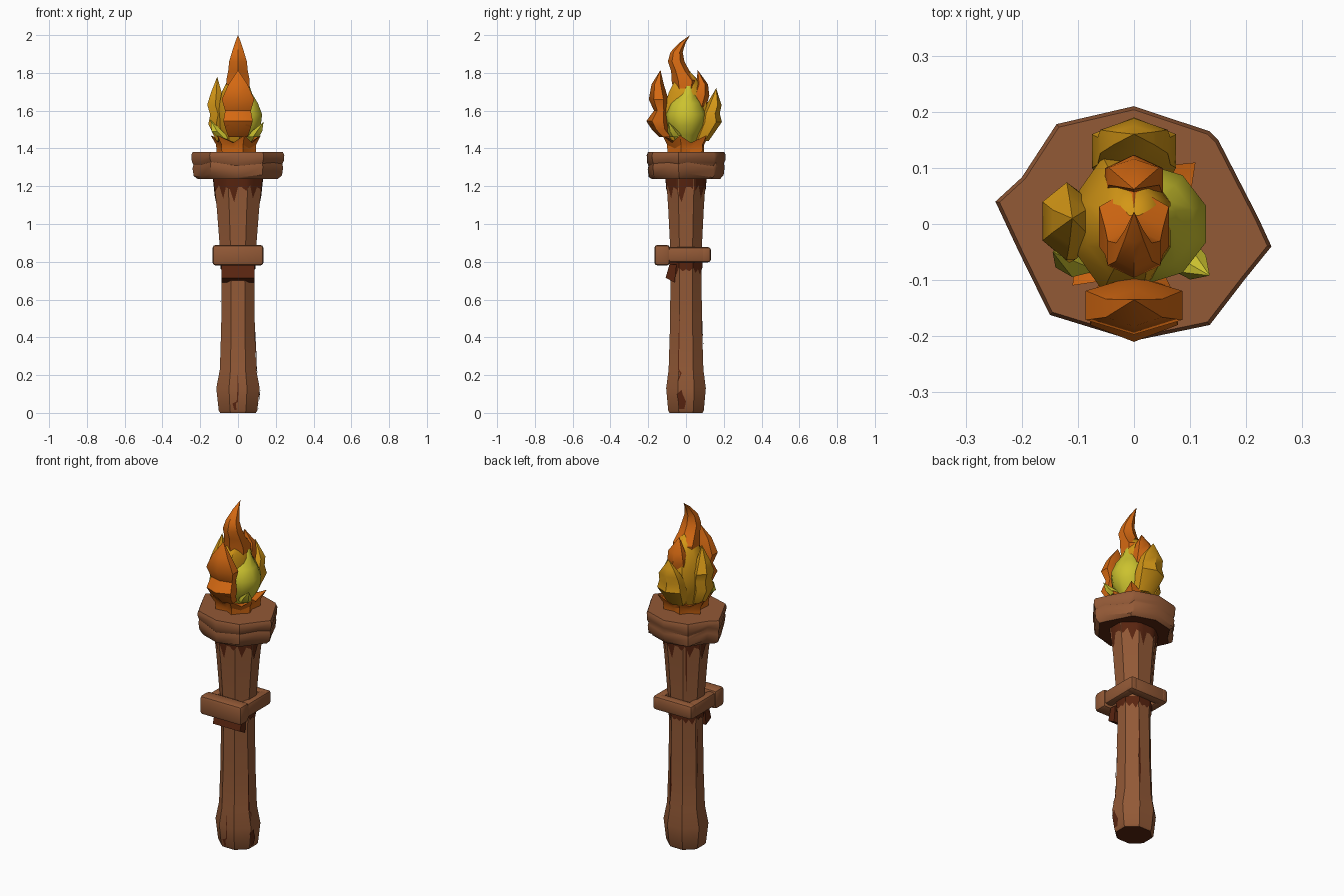
import bpy, bmesh, math
from mathutils import Vector
from mathutils.bvhtree import BVHTree

if "Cube" in bpy.data.objects:
    bpy.data.objects.remove(bpy.data.objects["Cube"])


def material(name, rgb):
    m = bpy.data.materials.new(name)
    m.diffuse_color = (*rgb, 1)
    m.use_nodes = True
    m.node_tree.nodes["Principled BSDF"].inputs["Base Color"].default_value = m.diffuse_color
    return m


WOOD = material("brown wood", (0.29, 0.10, 0.037))
DARK = material("dark burnt wood", (0.10, 0.018, 0.005))
ORANGE = material("orange flame", (0.66, 0.14, 0.006))
AMBER = material("amber flame", (0.66, 0.31, 0.008))
YELLOW = material("yellow flame", (0.60, 0.54, 0.028))


def finish(name, bm, mats, angle=32):
    bmesh.ops.recalc_face_normals(bm, faces=bm.faces)
    me = bpy.data.meshes.new(name)
    bm.to_mesh(me)
    bm.free()
    for m in mats:
        me.materials.append(m)
    ob = bpy.data.objects.new(name, me)
    bpy.context.collection.objects.link(ob)
    bpy.ops.object.select_all(action='DESELECT')
    ob.select_set(True)
    bpy.context.view_layer.objects.active = ob
    bpy.ops.object.shade_smooth_by_angle(angle=math.radians(angle))
    return ob


def loft(rings, tip=None):
    """Skin a stack of equal-length rings, closed by caps or a tip point."""
    bm = bmesh.new()
    vs = [[bm.verts.new(p) for p in r] for r in rings]
    n = len(vs[0])
    for a, b in zip(vs, vs[1:]):
        for i in range(n):
            j = (i + 1) % n
            bm.faces.new((a[i], a[j], b[j], b[i]))
    bm.faces.new(vs[0][::-1])
    if tip:
        t = bm.verts.new(tip)
        for i in range(n):
            bm.faces.new((vs[-1][i], vs[-1][(i + 1) % n], t))
    else:
        bm.faces.new(vs[-1])
    return bm


def ellipse(cx, cy, z, rx, ry, n=8):
    """Polygon ring with flat sides towards the axes."""
    k = 1 / math.cos(math.pi / n)
    return [(cx + k * rx * math.cos((i + .5) * math.tau / n),
             cy + k * ry * math.sin((i + .5) * math.tau / n), z) for i in range(n)]


def flame(name, mat, rings, tip, n=6):
    return finish(name, loft([ellipse(*r, n) for r in rings], tip), [mat], 38)


# Handle: flared eight-sided post, dark on its underside
profile = [(0, .094, .087), (.012, .102, .094), (.13, .115, .105), (.23, .096, .092),
           (.45, .089, .085), (.72, .086, .082), (.90, .098, .085), (1.08, .112, .094),
           (1.26, .131, .106)]
bm = loft([ellipse(0, 0, z, rx, ry) for z, rx, ry in profile])
bm.normal_update()
for f in bm.faces:
    f.material_index = int(f.normal.z < -.9)
tree = BVHTree.FromBMesh(bm)
finish("handle", bm, [WOOD, DARK])


def on_handle(angle, z, lift=.004):
    d = Vector((math.cos(angle), math.sin(angle), 0))
    hit = tree.ray_cast(d + Vector((0, 0, z)), -d)[0]
    return hit + d * lift


# Charred jagged collars painted under the bowl and under the strap
def collar(name, top, drops):
    bm = bmesh.new()
    n = 32
    rows = []
    for i in range(n):
        a = (i + .5) * math.tau / n + math.pi / n
        low = top - drops[i % len(drops)]
        rows.append([bm.verts.new(on_handle(a, z)) for z in (top, low)])
    for i in range(n):
        a, b = rows[i], rows[(i + 1) % n]
        bm.faces.new((a[0], a[1], b[1], b[0]))
    finish(name, bm, [DARK])


collar("upper_char", 1.245, [.05, .07, .04, .11, .05, .06, .13, .05])
collar("lower_char", .80, [.05, .03, .06, .04, .07, .03, .05, .04])


# Cracks: thin zigzag strips on the post
def crack(name, deg, points):
    bm = bmesh.new()
    prev = None
    for off, z, w in points:
        row = [bm.verts.new(on_handle(math.radians(deg + off + s * w), z)) for s in (-1, 1)]
        if prev:
            bm.faces.new((prev[0], prev[1], row[1], row[0]))
        prev = row
    finish(name, bm, [DARK])


crack("front_crack", 262, [(0, .015, 3), (-3, .05, 5), (6, .06, 2), (8, .13, 1.5), (7, .20, .5)])
crack("right_foot_crack", -12, [(0, .02, 7), (2, .06, 10), (-4, .10, 7), (0, .12, 1)])
crack("right_crack", -20, [(0, .17, .5), (5, .21, 2.5), (-2, .23, 2), (-2, .38, 1.5), (0, .52, .5)])
crack("back_crack", 68, [(0, .25, .5), (2, .36, 3), (0, .43, 3), (1, .66, .7)])
crack("left_crack", 165, [(0, .42, .5), (2, .55, 2), (0, .70, 1.5)])
crack("upper_back_crack", 125, [(0, .92, .5), (1, 1.0, 1.5), (0, 1.2, 2)])

# Splintered ledge under the strap, dark above and brown below
side = [(-.06, .69), (-.108, .715), (-.088, .785), (-.05, .785)]
bm = loft([[(x, y, z) for y, z in side] for x in (-.088, .088)])
bm.normal_update()
for f in bm.faces:
    f.material_index = int(f.normal.z > -.3)
finish("splinter_ledge", bm, [WOOD, DARK])


# Strap: four rounded boards around the post
def board(name, x0, x1, y0, y1, z0, z1, bev=.016):
    bm = bmesh.new()
    bmesh.ops.create_cube(bm, size=1)
    for v in bm.verts:
        v.co = ((x0 + x1) / 2 + v.co.x * (x1 - x0), (y0 + y1) / 2 + v.co.y * (y1 - y0),
                (z0 + z1) / 2 + v.co.z * (z1 - z0))
    bmesh.ops.bevel(bm, geom=bm.edges[:], offset=bev, segments=2, affect='EDGES', profile=.5)
    finish(name, bm, [WOOD], 40)


board("strap_front", -.135, .135, -.168, -.085, .78, .89, .018)
board("strap_back", -.127, .127, .075, .132, .797, .878)
for s, label in ((-1, "left"), (1, "right")):
    x = sorted((s * .075, s * .127))
    board("strap_" + label, x[0], x[1], -.12, .132, .797, .878)

# Bowl: irregular thick wooden rim
outline = [(.245, -.04), (.222, .01), (.15, .15), (.135, .165), (0, .21), (-.138, .178),
           (-.20, .083), (-.247, .04), (-.205, -.05), (-.15, -.162), (0, -.208),
           (.135, -.18), (.198, -.098)]
layers = [(1.238, .86), (1.258, .95), (1.30, .975), (1.318, .955), (1.335, .99), (1.365, 1), (1.38, .97)]
bm = loft([[(x * s, y * s, z + (.012 * math.sin(i * 2.3) if 1.25 < z < 1.35 else 0))
            for i, (x, y) in enumerate(outline)] for z, s in layers])
bm.normal_update()
for f in bm.faces:
    f.material_index = int(f.normal.z < -.9)
finish("bowl", bm, [WOOD, DARK], 35)

# Fire bed: ring of stubby orange tongues
tongue = [.155, .105, .125, .10, .15, .105, .155, .10, .13, .105, .125, .10]
rings = []
for z, k, lift in ((1.375, .78, 0), (1.41, .80, .01), (1.45, 1, .02), (1.43, .6, 0)):
    rings.append([(r * k * math.cos(math.radians(45 + 30 * i)), r * k * math.sin(math.radians(45 + 30 * i)),
                   z + (lift if r > .11 else -lift)) for i, r in enumerate(tongue)])
finish("fire_bed", loft(rings), [ORANGE], 30)

# Yellow core with small licks at its foot
flame("yellow_core", YELLOW, [(.01, 0, 1.42, .05, .05), (.02, 0, 1.47, .075, .065),
      (.02, 0, 1.52, .10, .095), (.02, 0, 1.58, .108, .102), (.02, 0, 1.64, .085, .08),
      (.025, .01, 1.69, .05, .04), (.03, .015, 1.75, .025, .022)], (.025, .02, 1.78), 10)
flame("yellow_lick_right", YELLOW, [(.08, -.05, 1.46, .03, .03), (.10, -.07, 1.49, .028, .025)],
      (.135, -.092, 1.54))
flame("yellow_lick_left", YELLOW, [(-.07, -.05, 1.45, .03, .03), (-.11, -.06, 1.49, .03, .03)],
      (-.145, -.05, 1.55))

# Amber flames: inner body, left and back tongues
flame("amber_body", AMBER, [(-.02, 0, 1.43, .06, .07), (-.02, 0, 1.50, .08, .105),
      (-.02, 0, 1.60, .085, .12), (-.01, 0, 1.70, .075, .09), (0, 0, 1.77, .05, .055)],
      (0, .01, 1.82), 8)
flame("amber_left", AMBER, [(-.08, 0, 1.44, .035, .04), (-.115, 0, 1.53, .042, .06),
      (-.105, 0, 1.58, .042, .055), (-.12, .005, 1.63, .043, .06), (-.115, .005, 1.69, .03, .035)],
      (-.11, .01, 1.78))
flame("amber_back", AMBER, [(0, .08, 1.44, .05, .035), (0, .13, 1.54, .075, .052),
      (0, .13, 1.585, .065, .042), (0, .147, 1.63, .06, .036), (0, .153, 1.67, .035, .019)],
      (0, .16, 1.72))

# Orange flames: front tongue with flared lip, small back tongue, tall crown
flame("orange_front", ORANGE, [(0, -.10, 1.46, .05, .035), (0, -.135, 1.50, .065, .04),
      (0, -.15, 1.545, .078, .052), (0, -.135, 1.60, .068, .03), (0, -.145, 1.66, .086, .045),
      (0, -.15, 1.74, .05, .028)], (0, -.135, 1.815))
flame("orange_front_lip", ORANGE, [(0, -.11, 1.47, .05, .03), (0, -.15, 1.52, .07, .035)],
      (.0, -.205, 1.545))
flame("orange_back", ORANGE, [(0, .06, 1.62, .05, .04), (0, .075, 1.68, .052, .042),
      (0, .085, 1.74, .045, .027)], (0, .062, 1.815))
flame("orange_crown", ORANGE, [(0, 0, 1.66, .06, .05), (0, -.005, 1.76, .062, .062),
      (0, -.03, 1.81, .052, .042), (0, -.052, 1.86, .047, .038), (0, -.05, 1.91, .032, .028),
      (0, -.018, 1.96, .016, .014)], (0, .022, 2.0))
